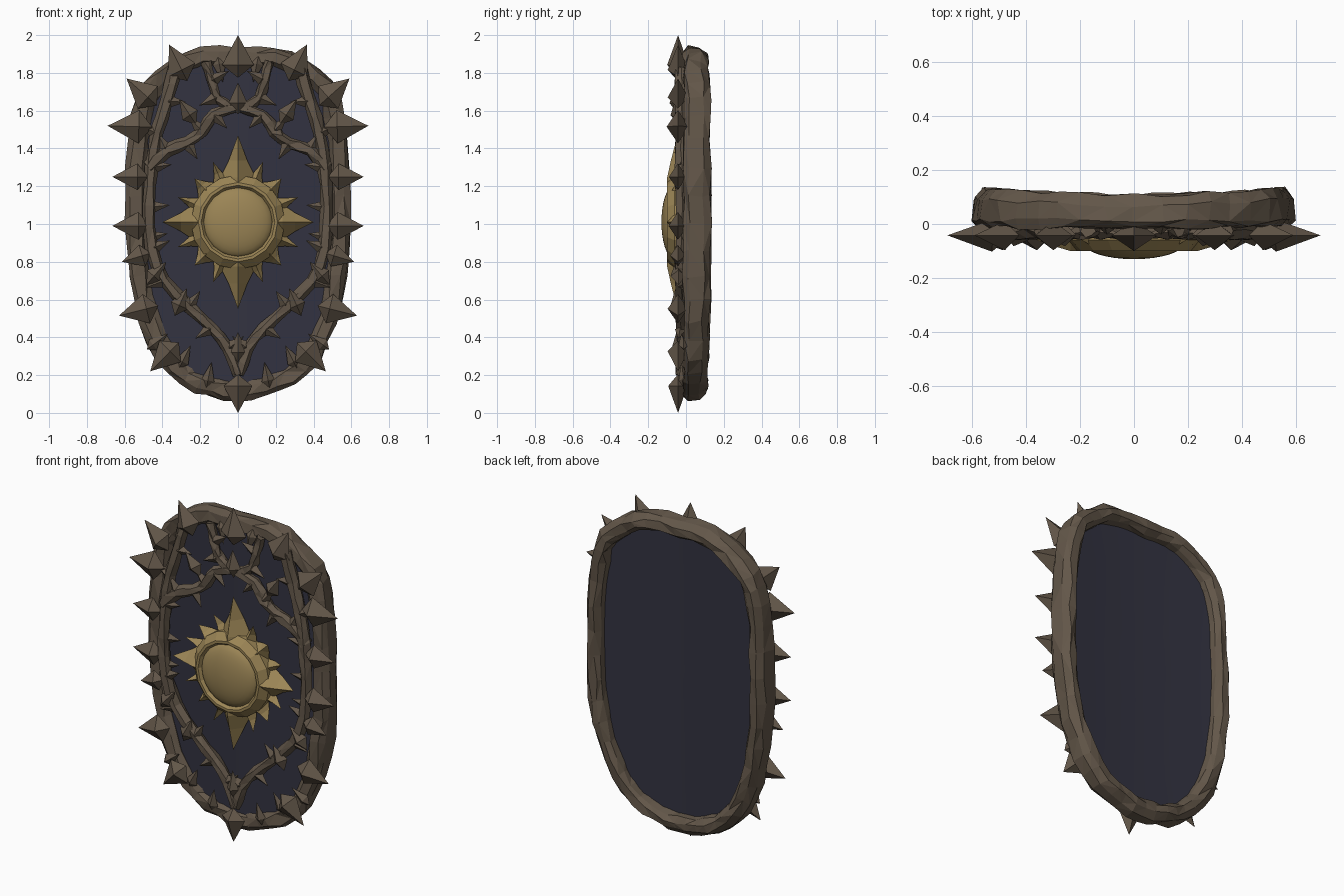
import bpy, bmesh, math, random
from mathutils import Vector

if "Cube" in bpy.data.objects:
    bpy.data.objects.remove(bpy.data.objects["Cube"])
random.seed(4)

def material(name, col):
    m = bpy.data.materials.new(name)
    m.diffuse_color = (*col, 1)
    m.use_nodes = True
    m.node_tree.nodes["Principled BSDF"].inputs["Base Color"].default_value = m.diffuse_color
    return m

BROWN = material("thorn brown", (0.125, 0.095, 0.067))
NAVY = material("navy panel", (0.033, 0.033, 0.053))
GOLD = material("old gold", (0.33, 0.235, 0.092))

def finish(bm, name, mat, smooth=False):
    bmesh.ops.recalc_face_normals(bm, faces=bm.faces)
    me = bpy.data.meshes.new(name)
    bm.to_mesh(me)
    bm.free()
    me.materials.append(mat)
    for p in me.polygons:
        p.use_smooth = smooth
    ob = bpy.data.objects.new(name, me)
    bpy.context.collection.objects.link(ob)
    return ob

def spline(pts, steps, closed=False):
    """Catmull-Rom through 2D points (x, z)."""
    P = [Vector(p) for p in pts]
    n, out = len(P), []
    get = (lambda i: P[i % n]) if closed else (lambda i: P[max(0, min(n - 1, i))])
    for i in range(n if closed else n - 1):
        a, b, c, d = get(i - 1), get(i), get(i + 1), get(i + 2)
        for k in range(steps):
            t = k / steps
            out.append(0.5 * (2*b + (c - a)*t + (2*a - 5*b + 4*c - d)*t*t + (3*b - a - 3*c + d)*t**3))
    if not closed:
        out.append(P[-1])
    return out

def normals(path, closed):
    n, res = len(path), []
    for i in range(n):
        a = path[i - 1] if closed or i else path[0]
        b = path[(i + 1) % n] if closed or i < n - 1 else path[i]
        t = (b - a).normalized()
        res.append(Vector((t.y, -t.x)))
    return res

def bend(x):
    return 0.022 * (x / 0.55) ** 2

def sweep(bm, path, profile, closed, jitter, scale=lambda t: 1, y0=0):
    """Sweep a (sideways, depth) profile along a path, roughened like hewn wood."""
    nor, rings = normals(path, closed), []
    r = lambda: random.uniform(-jitter, jitter)
    for i, (p, n) in enumerate(zip(path, nor)):
        s = scale(i / max(1, len(path) - 1))
        ring = []
        for o, y in profile:
            q = p + n * o * s
            lift = bend(q.x) if y > 0.05 else 0    # only the back follows the curve
            ring.append(bm.verts.new((q.x + r(), y0 + y * s + lift + r(), q.y + r())))
        rings.append(ring)
    m = len(profile)
    for i in range(len(rings) if closed else len(rings) - 1):
        A, B = rings[i], rings[(i + 1) % len(rings)]
        for j in range(m):
            q = [A[j], A[(j + 1) % m], B[(j + 1) % m], B[j]]
            if random.random() < 0.5:
                q = q[1:] + q[:1]
            bm.faces.new((q[0], q[1], q[2]))
            bm.faces.new((q[0], q[2], q[3]))
    if not closed:
        bm.faces.new(rings[0])
        bm.faces.new(rings[-1])

def spike(bm, tip, d, length, back, width, depth, y, ytip):
    """Four-sided thorn: long point outward, short point behind."""
    d = Vector(d).normalized()
    s = Vector((-d.y, d.x))
    tip = Vector(tip)
    mid, end = tip - d * length, tip - d * (length + back)
    L, R = mid + s * width, mid - s * width
    v = lambda q, yy: bm.verts.new((q.x, yy, q.y))
    T, E = v(tip, ytip), v(end, y)
    ring = [v(L, y), v(mid, y - depth), v(R, y), v(mid, y + depth)]
    for k in range(4):
        bm.faces.new((ring[k], ring[(k + 1) % 4], T))
        bm.faces.new((ring[(k + 1) % 4], ring[k], E))

# Outline: right half, mirrored to the left
half = [(0.2, 1.935), (0.36, 1.87), (0.5, 1.75), (0.565, 1.58), (0.59, 1.3), (0.592, 1.0),
        (0.576, 0.72), (0.525, 0.48), (0.43, 0.28), (0.3, 0.15), (0.15, 0.085)]
outline = spline([(0, 1.935)] + half + [(0, 0.065)] + [(-x, z) for x, z in reversed(half)], 2, True)

# Hewn wooden rim
bm = bmesh.new()
prof = [(0.0, 0.015), (0.004, 0.07), (0.035, 0.108), (0.075, 0.108), (0.1, 0.08),
        (0.108, 0.02), (0.08, -0.014), (0.025, -0.014)]
sweep(bm, outline, prof, True, 0.009)
finish(bm, "rim", BROWN)

# Curved navy panel
bm = bmesh.new()
edge = [p + n * 0.06 for p, n in zip(outline, normals(outline, True))]
layers = []
N = len(edge)
for y in (0.005, 0.045):
    c = bm.verts.new((0, y, 1))
    rings = [[bm.verts.new((p.x * k, y + bend(p.x * k), 1 + (p.y - 1) * k)) for p in edge]
             for k in (0.25, 0.5, 0.75, 1)]
    for j in range(N):
        bm.faces.new((c, rings[0][j], rings[0][(j + 1) % N]))
        for A, B in zip(rings, rings[1:]):
            bm.faces.new((A[j], B[j], B[(j + 1) % N], A[(j + 1) % N]))
    layers.append(rings[-1])
for j in range(N):
    bm.faces.new((layers[0][j], layers[0][(j + 1) % N], layers[1][(j + 1) % N], layers[1][j]))
panel = finish(bm, "panel", NAVY, True)
bpy.context.view_layer.objects.active = panel
panel.select_set(True)
bpy.ops.object.shade_smooth_by_angle()

# Large rim spikes: tip, direction, size
bm = bmesh.new()
tips = [((0.365, 1.95), (0.45, 0.9), 1), ((0.59, 1.77), (0.7, 0.62), 1), ((0.69, 1.52), (1, 0.03), 1.1),
        ((0.665, 1.25), (1, 0), 0.88), ((0.665, 0.99), (1, 0), 0.92), ((0.615, 0.8), (1, -0.3), 0.75),
        ((0.63, 0.515), (1, -0.25), 1), ((0.465, 0.22), (0.7, -0.7), 1)]
spikes = [((0, 2.0), (0, 1), 1.05), ((0, 0.0), (0, -1), 0.95)]
for t, d, s in tips:
    spikes += [(t, d, s), ((-t[0], t[1]), (-d[0], d[1]), s)]
for t, d, s in spikes:
    spike(bm, t, d, 0.15 * s, 0.065 * s, 0.08 * s, 0.054 * s, -0.043, -0.042)
finish(bm, "rim_spikes", BROWN)

# Vines over the panel, with alternating thorns
vines = [([(0.33, 1.82), (0.38, 1.65), (0.43, 1.48), (0.455, 1.3), (0.47, 1.1), (0.455, 0.87),
           (0.39, 0.7), (0.26, 0.56), (0.14, 0.45), (0.05, 0.34), (0.0, 0.2)], 0.034),
         ([(0.47, 1.3), (0.38, 1.39), (0.27, 1.43), (0.19, 1.49), (0.13, 1.58), (0.0, 1.62)], 0.033),
         ([(0.04, 1.62), (0.11, 1.67), (0.14, 1.76), (0.17, 1.86)], 0.027)]
hexa = [(math.cos(k * math.pi / 3), math.sin(k * math.pi / 3)) for k in range(6)]
bv, bt = bmesh.new(), bmesh.new()
for pts, rad in vines:
    for side in (1, -1):
        path = spline([(x * side, z) for x, z in pts], 2)
        sweep(bv, path, [(a * rad, b * rad) for a, b in hexa], False, 0.006,
              lambda t: 1.1 - 0.2 * t, -0.024)
        nor = normals(path, False)
        for i in range(2, len(path) - 2, 2):
            k = 1 if (i // 2) % 2 else -1
            d = nor[i] * k * side + Vector((0, 0.25))
            tip = path[i] + d.normalized() * 0.105
            if abs(tip.x) < 0.53:
                spike(bt, tip, d, 0.09, 0.03, 0.034, 0.03, -0.028, -0.04)
finish(bv, "vines", BROWN)

# Bigger thorns on the vines and thorns pointing in from the rim
for s in (1, -1):
    for t, d in [((0.31, 1.66), (0.5, 0.75)), ((0.27, 0.66), (-0.4, 0.9)), ((0.38, 0.8), (-0.6, 0.7))]:
        spike(bt, (t[0] * s, t[1]), (d[0] * s, d[1]), 0.1, 0.06, 0.048, 0.042, -0.04, -0.055)
    for t, d in [((0.25, 0.36), (-0.4, 0.8)), ((0.14, 0.27), (-0.2, 1)), ((0.37, 0.42), (-0.8, 0.6)),
                 ((0.36, 1.1), (-1, 0.1)), ((0.37, 0.95), (-1, 0.2)), ((0.08, 1.75), (-0.2, -1))]:
        spike(bt, (t[0] * s, t[1]), (d[0] * s, d[1]), 0.1, 0.04, 0.035, 0.027, -0.012, -0.025)
spike(bt, (0, 0.43), (0, 1), 0.11, 0.06, 0.045, 0.042, -0.04, -0.05)
spike(bt, (0, 1.75), (0, 1), 0.11, 0.06, 0.05, 0.045, -0.042, -0.05)
finish(bt, "vine_thorns", BROWN)

# Sun emblem: ridged rays, four long and twelve short
CZ = 1.01
bm = bmesh.new()
for i in range(16):
    a = i * math.pi / 8
    if i % 4 == 0:
        R, w, ridge = (0.4 if i % 8 == 0 else 0.46), 0.1, -0.1
    else:
        R, w, ridge = (0.325, 0.065, -0.075) if i % 2 == 0 else (0.345, 0.045, -0.055)
    u, s = Vector((math.cos(a), math.sin(a))), Vector((-math.sin(a), math.cos(a)))
    P = lambda r, o, y: bm.verts.new((u.x * r + s.x * o, y, CZ + u.y * r + s.y * o))
    rings = [[P(r, k * f * w, y) for k, y in ((-1, -0.01), (0, -0.01 + (ridge + 0.01) * h), (1, -0.01))]
             for r, f, h in ((0.205, 1, 1), (0.235, 0.95, 1), (0.235 + (R - 0.235) * 0.4, 0.5, 0.78))]
    tip = P(R, 0, -0.045)
    bm.faces.new(rings[0])
    for k in range(3):
        for A, B in zip(rings, rings[1:]):
            bm.faces.new((A[k], A[(k + 1) % 3], B[(k + 1) % 3], B[k]))
        bm.faces.new((rings[2][k], rings[2][(k + 1) % 3], tip))
finish(bm, "sun_rays", GOLD)

def lathe(name, prof, n, smooth):
    bm = bmesh.new()
    rings = [[bm.verts.new((r * math.cos(2 * math.pi * k / n), y, CZ + r * math.sin(2 * math.pi * k / n)))
              for k in range(n)] for r, y in prof]
    for A, B in zip(rings, rings[1:]):
        for k in range(n):
            bm.faces.new((A[k], A[(k + 1) % n], B[(k + 1) % n], B[k]))
    bm.faces.new(rings[0])
    bm.faces.new(rings[-1])
    return finish(bm, name, GOLD, smooth)

# Faceted ring and smooth central dome
lathe("sun_ring", [(0.25, 0), (0.25, -0.06), (0.21, -0.1), (0.195, -0.1), (0.18, -0.08)], 16, False)
lathe("sun_dome", [(0.186 * math.cos(t * math.pi / 16), -0.07 - 0.06 * math.sin(t * math.pi / 16))
                   for t in range(8)] + [(0.004, -0.13)], 24, True)
